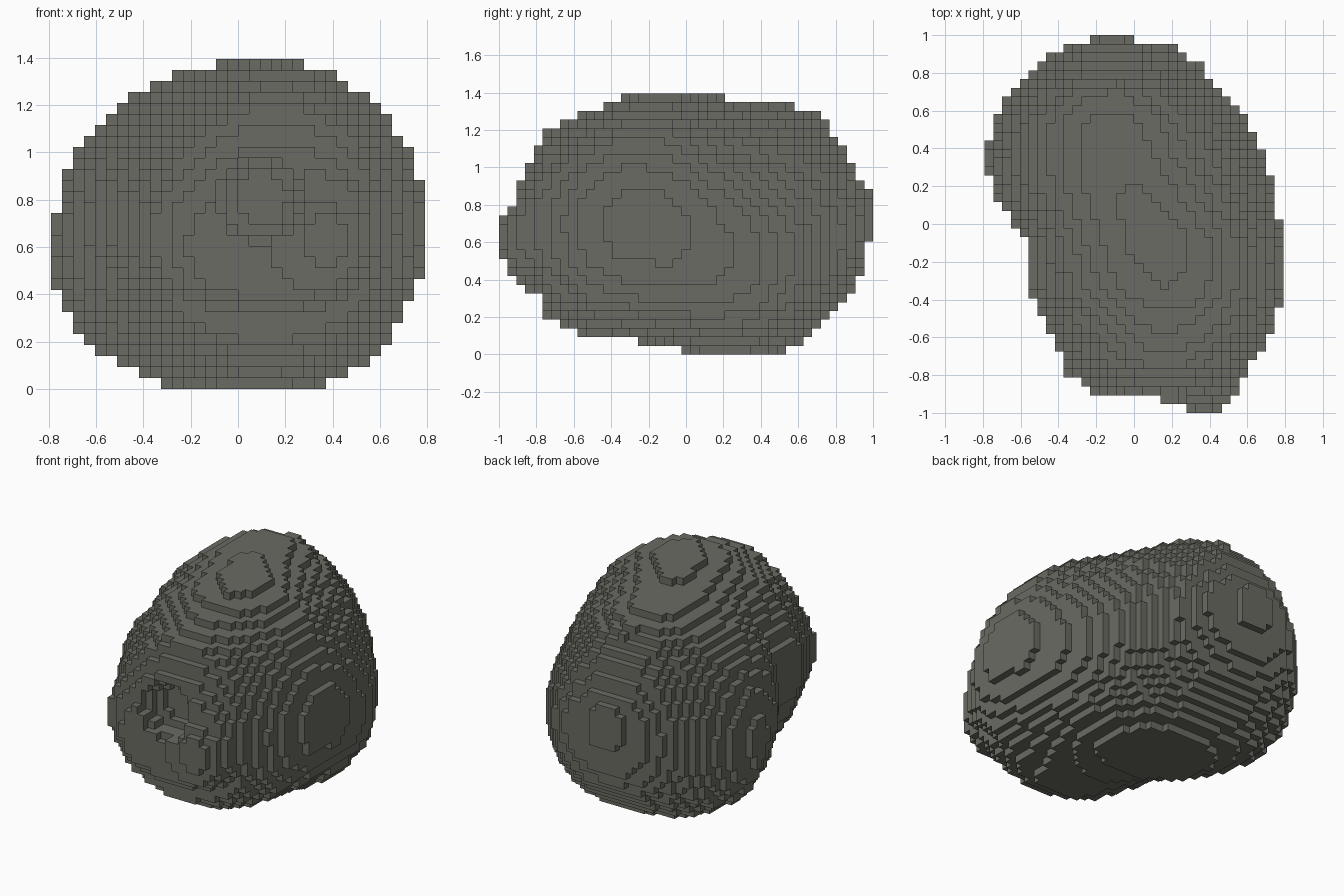
import bpy
import bmesh
from mathutils import Vector

start_cube = bpy.data.objects.get("Cube")
if start_cube:
    bpy.data.objects.remove(start_cube, do_unlink=True)

# Grid of small cubes that the rock is built from
COUNT = (34, 43, 30)
SIZE = 2 / COUNT[1]
LOWER_ROUNDNESS = 2.3
UPPER_ROUNDNESS = 1.9
SHOULDER_TWIST = .25

# Cross-sections along the rock, front to back:
# y, left x, right x, x of the top, x of the underside,
# bottom z, top z, widest z on the left, widest z on the right
SECTIONS = [
    (-.98, .28, .46, .37, .37, .52, .74, .63, .63),
    (-.93, .13, .52, .32, .32, .42, .8, .62, .62),
    (-.88, -.24, .56, .16, .16, .37, .95, .62, .66),
    (-.79, -.36, .6, .13, .12, .31, 1.12, .66, .7),
    (-.74, -.37, .62, .13, .12, .19, 1.21, .68, .7),
    (-.55, -.46, .74, .16, .12, .1, 1.29, .73, .7),
    (-.35, -.56, .79, .17, .12, .09, 1.37, .79, .71),
    (-.1, -.56, .79, .13, .1, .04, 1.4, .78, .69),
    (.12, -.72, .75, .03, .08, -.02, 1.38, .68, .6),
    (.35, -.79, .7, -.08, .07, -.02, 1.36, .59, .52),
    (.55, -.74, .6, -.1, .04, .02, 1.35, .58, .53),
    (.7, -.65, .47, -.1, 0, .13, 1.28, .61, .57),
    (.84, -.51, .35, -.1, -.06, .27, 1.13, .66, .64),
    (.93, -.38, .22, -.1, -.1, .42, .95, .7, .7),
    (.98, -.23, 0, -.12, -.12, .6, .89, .74, .74),
]

# Small crater beside the nose
CRATER = Vector((.1, -.89, .81))
CRATER_RADIUS = .185


def section_at(y):
    """Blend the two neighbouring cross-sections."""
    for a, b in zip(SECTIONS, SECTIONS[1:]):
        if y <= b[0]:
            t = max(0, (y - a[0]) / (b[0] - a[0]))
            return [p + (q - p) * t for p, q in zip(a, b)][1:]
    return SECTIONS[-1][1:]


def offset(value, middle, limit):
    """Distance from the middle towards a limit, where one is the limit."""
    return max(0, (value - middle) / (limit - middle))


def cell_centre(cell):
    i, j, k = cell
    return Vector(((i + .5 - COUNT[0] / 2) * SIZE,
                   (j + .5 - COUNT[1] / 2) * SIZE,
                   (k + .5) * SIZE))


def is_rock(cell):
    point = cell_centre(cell)
    left, right, crest, keel, bottom, top, wide_l, wide_r = section_at(point.y)
    # Pick the quarter of the cross-section that holds the point
    is_right = point.x > (crest + keel) / 2
    middle_z = wide_r if is_right else wide_l
    is_upper = point.z > middle_z
    middle_x = crest if is_upper else keel
    across = offset(point.x, middle_x, right if is_right else left)
    upward = offset(point.z, middle_z, top if is_upper else bottom)
    # The upper shoulders slope more at front left and back right
    power = LOWER_ROUNDNESS
    if is_upper:
        twist = SHOULDER_TWIST * point.y
        power = UPPER_ROUNDNESS + (-twist if is_right else twist)
    inside = across ** power + upward ** power <= 1
    return inside and (point - CRATER).length > CRATER_RADIUS


def build_rock(name, material):
    cells = {(i, j, k)
             for i in range(COUNT[0])
             for j in range(COUNT[1])
             for k in range(COUNT[2])
             if is_rock((i, j, k))}
    bm = bmesh.new()
    corners = {}

    def corner(position):
        key = tuple(round(c / SIZE * 2) for c in position)
        if key not in corners:
            corners[key] = bm.verts.new(position)
        return corners[key]

    # Make a face wherever a filled cell meets an empty one
    for cell in cells:
        centre = cell_centre(cell)
        for axis in range(3):
            for sign in (-1, 1):
                neighbour = list(cell)
                neighbour[axis] += sign
                if tuple(neighbour) in cells:
                    continue
                normal = Vector((0, 0, 0))
                normal[axis] = sign
                side = Vector((0, 0, 0))
                side[(axis + 1) % 3] = 1
                up = normal.cross(side)
                half = SIZE / 2
                loop = [corner(centre + (normal + side * a + up * b) * half)
                        for a, b in ((-1, -1), (1, -1), (1, 1), (-1, 1))]
                bm.faces.new(loop)

    mesh = bpy.data.meshes.new(name)
    bm.to_mesh(mesh)
    bm.free()
    mesh.materials.append(material)
    rock = bpy.data.objects.new(name, mesh)
    bpy.context.collection.objects.link(rock)


# Single flat stone colour
stone = bpy.data.materials.new("warm_grey_stone")
stone.use_nodes = True
colour = (.145, .145, .125, 1)
stone.diffuse_color = colour
shader = stone.node_tree.nodes["Principled BSDF"]
shader.inputs["Base Color"].default_value = colour
shader.inputs["Roughness"].default_value = .9

build_rock("blocky_rock", stone)
